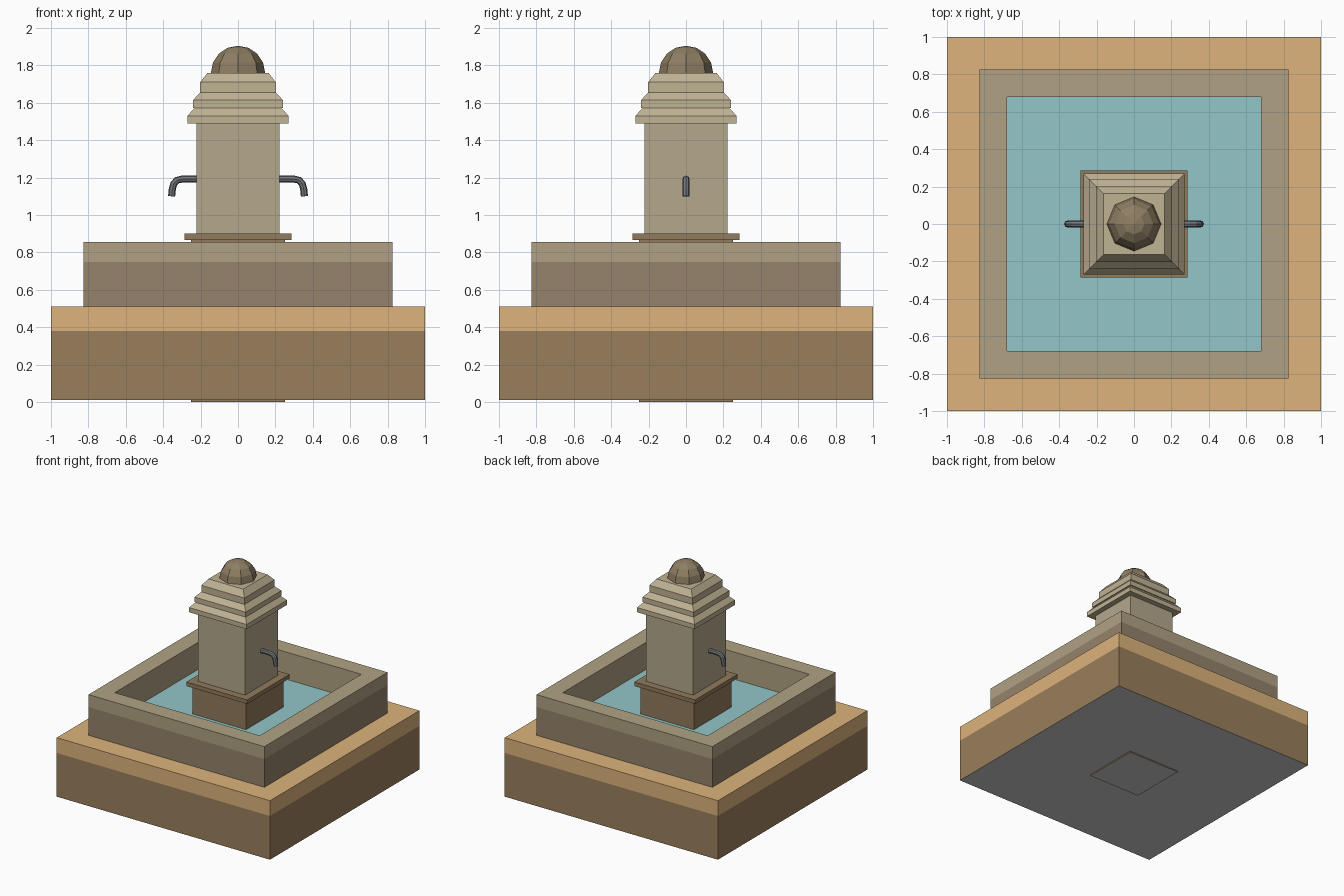
import bpy, bmesh
from math import sin, cos, pi, sqrt

if "Cube" in bpy.data.objects:
    bpy.data.objects.remove(bpy.data.objects["Cube"])


def material(name, hexcode):
    def linear(c):
        return c / 12.92 if c <= 0.04045 else ((c + 0.055) / 1.055) ** 2.4
    rgb = [linear(int(hexcode[i:i + 2], 16) / 255) for i in (0, 2, 4)]
    m = bpy.data.materials.new(name)
    m.diffuse_color = (*rgb, 1)
    m.use_nodes = True
    m.node_tree.nodes["Principled BSDF"].inputs["Base Color"].default_value = m.diffuse_color
    return m


sand = material("sandstone_edge", "DDB37C")
brown = material("brown_stone", "9A7F5C")
rim = material("rim_stone", "B0A283")
wall = material("basin_stone", "95836B")
shaft_stone = material("shaft_stone", "B5A98C")
cap_stone = material("cap_stone", "C0B394")
plinth_stone = material("plinth_stone", "917B5C")
dome_stone = material("dome_stone", "8E7E63")
water_blue = material("water", "93C6CA")
metal = material("metal", "74777C")
grey = material("underside", "BCBCBC")


def loft(name, profile, mats, top=None, bottom=None, sides=4):
    """Sweep a (half width, z) profile around z; one material per band."""
    bm = bmesh.new()
    k, phase = (sqrt(2), pi / 4) if sides == 4 else (1, 0)
    rings = [[bm.verts.new((r * k * cos(phase + 2 * pi * i / sides),
                            r * k * sin(phase + 2 * pi * i / sides), z))
              for i in range(sides)] for r, z in profile]
    used = []

    def face(verts, mat):
        if mat not in used:
            used.append(mat)
        bm.faces.new(verts).material_index = used.index(mat)

    for n, (a, b) in enumerate(zip(rings, rings[1:])):
        for i in range(sides):
            j = (i + 1) % sides
            face((a[i], a[j], b[j], b[i]), mats[min(n, len(mats) - 1)])
    if top:
        face(rings[-1], top)
    if bottom:
        face(rings[0][::-1], bottom)
    bmesh.ops.remove_doubles(bm, verts=bm.verts, dist=1e-4)
    mesh = bpy.data.meshes.new(name)
    bm.to_mesh(mesh)
    bm.free()
    for m in used:
        mesh.materials.append(m)
    ob = bpy.data.objects.new(name, mesh)
    bpy.context.collection.objects.link(ob)
    return ob


# Stepped base and hollow basin with water
loft("base", [(1, .01), (1, .38), (1, .51)], [brown, sand], sand, grey)
loft("basin", [(.825, .51), (.825, .75), (.825, .855), (.68, .855), (.68, .51)],
     [wall, rim])
loft("water", [(.68, .625)], [water_blue], top=water_blue)

# Central pillar: plinth, ledge and shaft
loft("plinth", [(.25, 0), (.25, .866)], [plinth_stone], plinth_stone, grey)
loft("ledge", [(.285, .866), (.285, .9)], [plinth_stone], plinth_stone, plinth_stone)
loft("shaft", [(.222, .9), (.222, 1.49)], [shaft_stone], shaft_stone, shaft_stone)

# Cap of three chamfered tiers
loft("cap", [(.27, 1.49), (.27, 1.53), (.232, 1.573), (.24, 1.573), (.24, 1.615),
             (.202, 1.655), (.202, 1.71), (.163, 1.76)],
     [cap_stone], cap_stone, cap_stone)

# Low-poly half dome
loft("dome", [(.145 * cos(a * pi / 8), 1.76 + .145 * sin(a * pi / 8)) for a in range(5)],
     [dome_stone], bottom=dome_stone, sides=8)

# Bent pipe spouts, one on each side
path = [(.2, 1.192), (.3, 1.192), (.326, 1.186), (.343, 1.168), (.351, 1.14), (.355, 1.1)]
for side, label in ((1, "right"), (-1, "left")):
    curve = bpy.data.curves.new(label + "_spout", "CURVE")
    curve.dimensions = "3D"
    curve.bevel_depth = .019
    curve.bevel_resolution = 2
    curve.use_fill_caps = True
    spline = curve.splines.new("POLY")
    spline.points.add(len(path) - 1)
    for p, (x, z) in zip(spline.points, path):
        p.co = (side * x, 0, z, 1)
    curve.materials.append(metal)
    spline.use_smooth = False
    bpy.context.collection.objects.link(bpy.data.objects.new(label + "_spout", curve))
